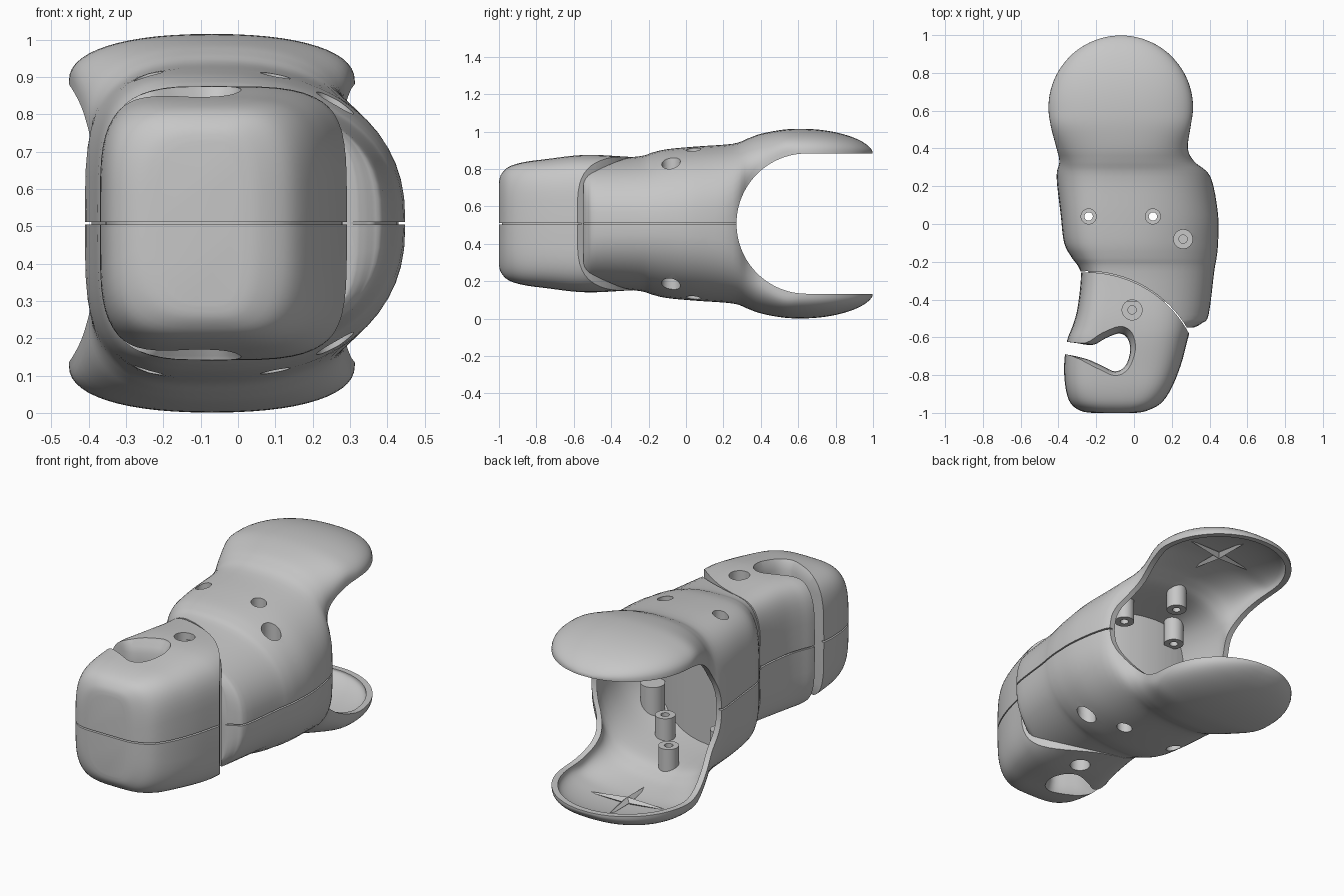
import bpy, bmesh, math
from math import pi, sin, cos

cube = bpy.data.objects.get("Cube")
if cube:
    bpy.data.objects.remove(cube)

MID = 0.508          # height of the split plane
CX = -0.07           # axis of the round ears
EAR_Y, EAR_R = 0.615, 0.383
HINGE = (-0.25, -0.87)   # centre of the curved joint between tip and shell

grey = bpy.data.materials.new("neutral_grey")
grey.use_nodes = True
grey.diffuse_color = (0.57, 0.57, 0.57, 1)
grey.node_tree.nodes["Principled BSDF"].inputs["Base Color"].default_value = grey.diffuse_color


def make(name, rings, closed=False):
    """Skin a list of equal rings; cap both ends or join last to first."""
    bm = bmesh.new()
    loops = [[bm.verts.new(p) for p in ring] for ring in rings]
    n = len(loops[0])
    for a, b in zip(loops, loops[1:] + loops[:1] if closed else loops[1:]):
        for i in range(n):
            j = (i + 1) % n
            bm.faces.new((a[i], a[j], b[j], b[i]))
    if not closed:
        bm.faces.new(loops[0][::-1])
        bm.faces.new(loops[-1])
    bmesh.ops.recalc_face_normals(bm, faces=bm.faces)
    mesh = bpy.data.meshes.new(name)
    bm.to_mesh(mesh)
    bm.free()
    mesh.materials.append(grey)
    obj = bpy.data.objects.new(name, mesh)
    bpy.context.collection.objects.link(obj)
    return obj


def smooth_rows(rows, steps=4):
    """Catmull-Rom interpolation through tuples."""
    out = []
    for k in range(len(rows) - 1):
        quad = list(zip(rows[max(k - 1, 0)], rows[k], rows[k + 1], rows[min(k + 2, len(rows) - 1)]))
        for s in range(steps):
            t = s / steps
            out.append(tuple(
                b + 0.5 * t * (c - a + t * (2 * a - 5 * b + 4 * c - d + t * (3 * (b - c) + d - a)))
                for a, b, c, d in quad))
    return out + [rows[-1]]


def section(y, xl, xr, h, base, pl, pr, n=14):
    """Rounded cross-section, mirrored above and below the split plane."""
    base = max(base, 0.01)
    pts = []
    for i in range(2 * n + 1):
        a = pi / 2 * i / n
        p, reach = (pr, xr - CX) if i <= n else (pl, xl - CX)
        c, s = abs(cos(a)), max(sin(a), 0)
        pts.append((CX + reach * c ** (2 / p), base + (h - base) * s ** (2 / p)))
    return [(x, y, MID + z) for x, z in pts] + [(x, y, MID - z) for x, z in reversed(pts)]


def shell_rings(t):
    """Body that flows into the ears, inset by t."""
    rows = [(-0.548, -0.2, 0.318, 0.325, 0, 3.5, 3), (-0.525, -0.2, 0.36, 0.335, 0, 3.5, 2.6),
            (-0.48, -0.2, 0.395, 0.34, 0, 3.5, 2.35),
            (-0.25, -0.283, 0.425, 0.36, 0, 3.5, 2.25), (-0.18, -0.328, 0.437, 0.38, 0, 3.5, 2.2),
            (-0.1, -0.37, 0.445, 0.398, 0, 3.5, 2.2),
            (0.05, -0.388, 0.445, 0.412, 0, 3.5, 2.3), (0.25, -0.41, 0.405, 0.427, 0.05, 3, 2.4),
            (0.33, -0.395, 0.32, 0.455, 0.2, 2.7, 2.4), (0.4, -0.41, 0.285, 0.48, 0.3, 2.4, 2.4)]
    rows = [(y, l + t, r - t, h - t, b, p, q) for y, l, r, h, b, p, q in rows]
    r = EAR_R - t
    for deg in (-15, 0, 15, 30, 45, 58, 70, 80, 86):
        w = cos(math.radians(deg))
        rows.append((EAR_Y + r * sin(math.radians(deg)), CX - r * w, CX + r * w,
                     0.38 + (0.127 - t) * w ** 1.2, 0.38, 2.3, 2.3))
    return [section(*row) for row in smooth_rows(rows)]


def tip_rings(t):
    """Blunt fingertip, inset by t."""
    rows = [(-1, -0.22, 0.01, 0.22, 0, 3, 3), (-0.99, -0.28, 0.065, 0.26, 0, 3.3, 3.3),
            (-0.95, -0.335, 0.142, 0.302, 0, 3.8, 3.6), (-0.87, -0.362, 0.198, 0.328, 0, 4.2, 4),
            (-0.75, -0.37, 0.247, 0.345, 0, 4.2, 4), (-0.62, -0.355, 0.282, 0.362, 0, 4.2, 4),
            (-0.54, -0.325, 0.3, 0.367, 0, 4.2, 4), (-0.45, -0.3, 0.305, 0.366, 0, 4.2, 4),
            (-0.3, -0.282, 0.3, 0.357, 0, 4, 4), (-0.15, -0.28, 0.3, 0.35, 0, 4, 4)]
    rows = [(y + t, l + t, r - t, h - t, b, p, q) for y, l, r, h, b, p, q in rows]
    return [section(*row) for row in smooth_rows(rows)]


def circle(x, y, r, z, n=40):
    return [(x + r * cos(2 * pi * i / n), y + r * sin(2 * pi * i / n), z) for i in range(n)]


def rod(name, x, y, r, z0=-1, z1=2, n=40):
    return make(name, [circle(x, y, r, z0, n), circle(x, y, r, z1, n)])


def boolean(obj, cutter, op="DIFFERENCE"):
    cutter.hide_render = True
    mod = obj.modifiers.new("cut", "BOOLEAN")
    mod.operation, mod.solver, mod.object = op, "EXACT", cutter
    bpy.context.view_layer.objects.active = obj
    bpy.ops.object.modifier_apply(modifier=mod.name)
    bpy.data.objects.remove(cutter)


def seam(obj, core):
    """Shallow groove along the split plane, down to the core."""
    ring = [(-1, -2), (1, -2), (1, 2), (-1, 2)]
    groove = make("seam_cutter", [[(x, y, MID + s) for x, y in ring] for s in (-0.004, 0.004)])
    boolean(groove, make("seam_core", core))
    boolean(obj, groove)


def smooth(obj, deg=35):
    bpy.ops.object.select_all(action="DESELECT")
    obj.select_set(True)
    bpy.context.view_layer.objects.active = obj
    bpy.ops.object.shade_smooth_by_angle(angle=math.radians(deg))


# Knuckle shell with two ears, hollow behind a curved inner wall
shell = make("knuckle_shell", shell_rings(0))
hollow = make("hollow_cutter", shell_rings(0.032))
boolean(hollow, rod("inner_wall", *HINGE, 0.87, n=128))
boolean(shell, hollow)
gap = [(EAR_Y + 0.03 - 0.375 * sin(pi * i / 48), MID + 0.375 * cos(pi * i / 48)) for i in range(49)]
gap += [(1.3, MID - 0.375), (1.3, MID + 0.375)]
boolean(shell, make("ear_gap_cutter", [[(s, y, z) for y, z in gap] for s in (-1, 1)]))
boolean(shell, rod("front_cutter", *HINGE, 0.62, n=128))
seam(shell, shell_rings(0.018))

# Screw posts: x, y, counterbore radius, seat, inner end, opens through the skin
posts = [(-0.24, 0.04, 0.04, 0.34, 0.24, True), (0.1, 0.04, 0.04, 0.34, 0.25, True),
         (0.26, -0.08, 0.05, 0.24, 0.16, True), (-0.075, 0.26, 0.03, 0.38, 0.29, False)]
for x, y, bore, seat, inner, opens in posts:
    if opens:
        boolean(shell, rod("hole_cutter", x, y, bore))
    wide = max(bore + 0.012, 0.052)
    profile = [(wide, inner), (wide, 0.5), (bore, 0.5), (bore, seat), (0.022, seat), (0.022, inner)]
    for side, label in ((1, "upper"), (-1, "lower")):
        post = make(label + "_screw_post", [circle(x, y, r, MID + side * z) for r, z in profile], True)
        boolean(post, make("skin_trim", shell_rings(0.012)), "INTERSECT")
        smooth(post)
        # The outer side screw has a blind bore
        if x > 0.2:
            rod(label + "_bore_plug", x, y, 0.022, *sorted((MID + side * inner, MID + side * (inner + 0.03))))
smooth(shell)

# Crossed ribs inside each ear
for side, label in ((1, "upper"), (-1, "lower")):
    for turn in (0.1, pi / 2 + 0.1):
        bm = bmesh.new()
        bmesh.ops.create_uvsphere(bm, u_segments=4, v_segments=2, radius=1)
        mesh = bpy.data.meshes.new("rib")
        bm.to_mesh(mesh)
        bm.free()
        mesh.materials.append(grey)
        rib = bpy.data.objects.new(label + "_ear_rib", mesh)
        rib.location = (CX, EAR_Y, MID + side * 0.465)
        rib.scale = (0.25, 0.024, 0.022)
        rib.rotation_euler.z = turn
        bpy.context.collection.objects.link(rib)

# Solid fingertip
tip = make("fingertip", tip_rings(0))
boolean(tip, rod("back_trim", *HINGE, 0.614, n=128), "INTERSECT")

# Hooked slot with flared rims
hook = [(-0.5, -0.61), (-0.33, -0.627), (-0.22, -0.64), (-0.15, -0.605), (-0.08, -0.58),
        (-0.035, -0.605), (-0.02, -0.67), (-0.045, -0.75), (-0.1, -0.78), (-0.17, -0.75),
        (-0.25, -0.715), (-0.36, -0.69), (-0.5, -0.67)]
hook = smooth_rows(hook)
rim = [(0.25, 1), (0.29, 1.04), (0.325, 1.14), (0.355, 1.34), (0.6, 2.2)]
flare = [(-z, k) for z, k in reversed(rim)] + rim
boolean(tip, make("slot_cutter", [[(-0.1 + (x + 0.1) * k, -0.68 + (y + 0.68) * k, MID + z)
                                   for x, y in hook] for z, k in flare]))

# Counterbored screw holes in the fingertip
for side in (1, -1):
    for r, depth in ((0.053, 0.28), (0.022, 0.2)):
        ends = sorted((MID + side * depth, MID + side * 0.6))
        boolean(tip, rod("hole_cutter", -0.01, -0.455, r, *ends))
seam(tip, tip_rings(0.015))
smooth(tip)

# Tongue that seats the fingertip inside the shell
tongue = make("fingertip_tongue", tip_rings(0.04)[28:])
boolean(tongue, rod("tongue_trim", *HINGE, 0.65, n=128), "INTERSECT")
smooth(tongue)
